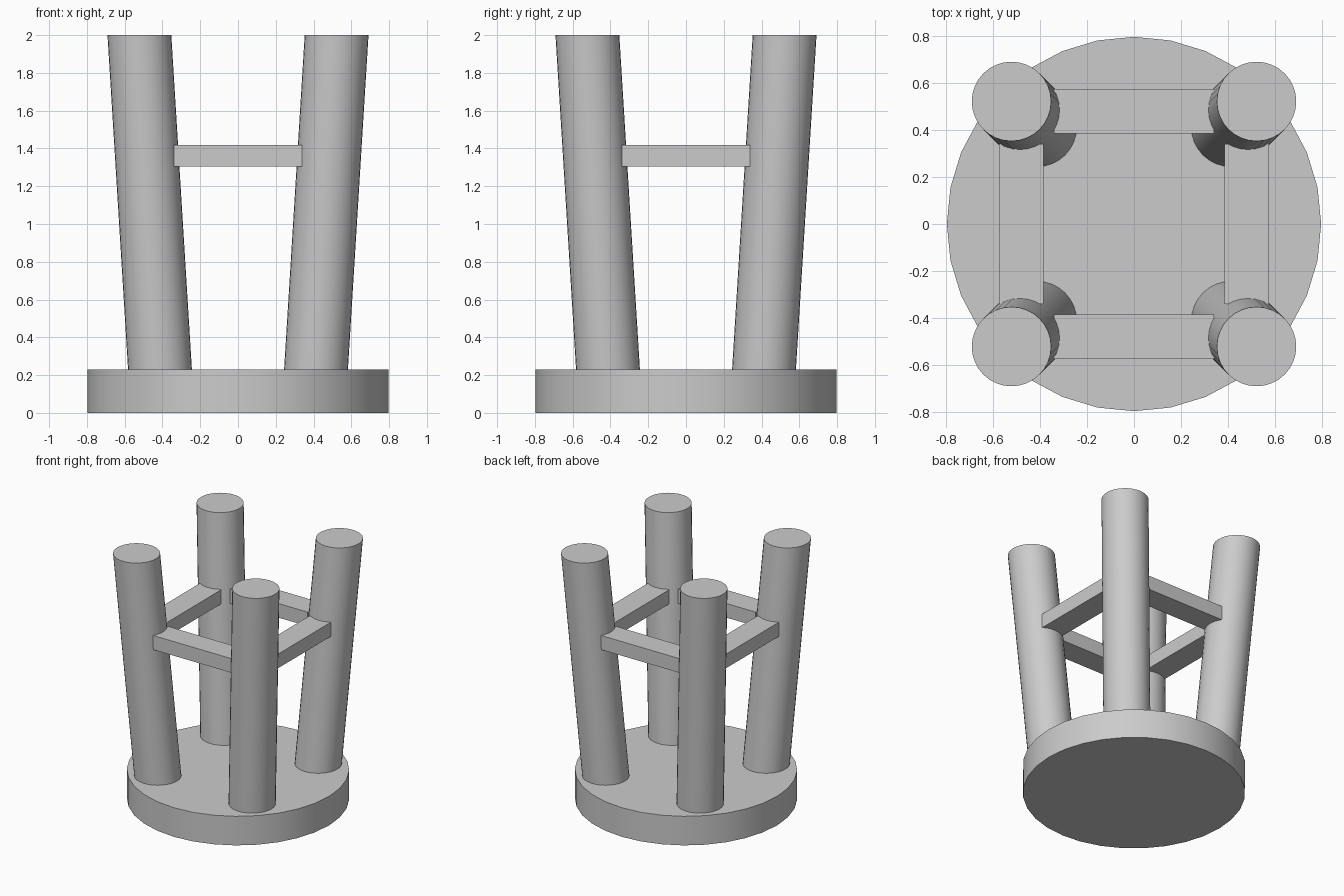
import bpy, bmesh, math
from mathutils import Matrix, Vector

cube = bpy.data.objects.get("Cube")
if cube:
    bpy.data.objects.remove(cube, do_unlink=True)

grey = bpy.data.materials.new("light_grey")
grey.use_nodes = True
grey.diffuse_color = (0.6, 0.6, 0.6, 1)
grey.node_tree.nodes["Principled BSDF"].inputs["Base Color"].default_value = (0.6, 0.6, 0.6, 1)


def finish(name, bm):
    """Turn a bmesh into a named object with the shared material."""
    mesh = bpy.data.meshes.new(name)
    bm.to_mesh(mesh)
    bm.free()
    mesh.materials.append(grey)
    obj = bpy.data.objects.new(name, mesh)
    bpy.context.collection.objects.link(obj)
    return obj


def sheared_cylinder(name, radius, bottom, top, sides=32):
    """Cylinder with level caps whose axis runs from bottom to top."""
    bottom, top = Vector(bottom), Vector(top)
    bm = bmesh.new()
    bmesh.ops.create_cone(bm, cap_ends=True, segments=sides,
                          radius1=radius, radius2=radius, depth=1)
    for v in bm.verts:
        centre = bottom if v.co.z < 0 else top
        v.co = centre + Vector((v.co.x, v.co.y, 0))
    obj = finish(name, bm)
    bpy.ops.object.select_all(action='DESELECT')
    obj.select_set(True)
    bpy.context.view_layer.objects.active = obj
    bpy.ops.object.shade_smooth_by_angle(angle=math.radians(30))
    return obj


# Round seat, resting upside down
SEAT_TOP = 0.23
sheared_cylinder("seat", 0.797, (0, 0, 0), (0, 0, SEAT_TOP))

# Four splayed legs with level ends
for fb, sy in (("front", -1), ("back", 1)):
    for lr, sx in (("left", 1), ("right", -1)):
        sheared_cylinder(f"{fb}_{lr}_leg", 0.169,
                         (0.413 * sx, 0.413 * sy, SEAT_TOP),
                         (0.522 * sx, 0.522 * sy, 2.0))

# Square ring of stretchers between neighbouring legs
for i, side in enumerate(("back", "right", "front", "left")):
    bm = bmesh.new()
    bmesh.ops.create_cube(bm, size=1)
    bmesh.ops.scale(bm, verts=bm.verts, vec=(0.68, 0.188, 0.112))
    bmesh.ops.translate(bm, verts=bm.verts, vec=(0, 0.48, 1.361))
    bmesh.ops.rotate(bm, verts=bm.verts, cent=(0, 0, 0),
                     matrix=Matrix.Rotation(i * math.pi / 2, 3, 'Z'))
    finish(f"{side}_stretcher", bm)
